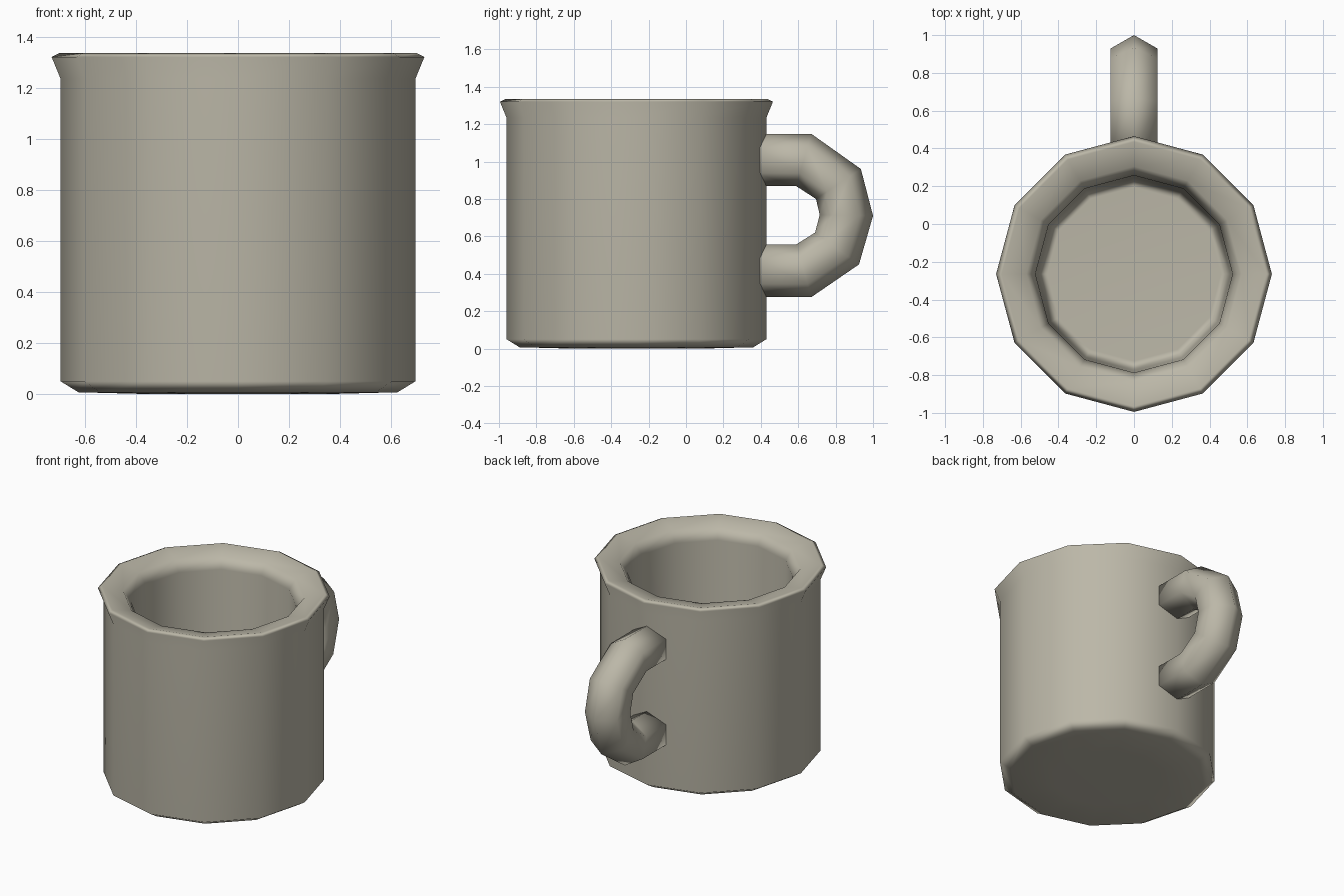
import bpy, bmesh, math
from mathutils import Vector

default = bpy.data.objects.get("Cube")
if default:
    bpy.data.objects.remove(default, do_unlink=True)

# Single clay-grey material
COLOUR = (0.50, 0.475, 0.39, 1.0)
clay = bpy.data.materials.new("warm_grey")
clay.use_nodes = True
clay.diffuse_color = COLOUR
clay.node_tree.nodes["Principled BSDF"].inputs["Base Color"].default_value = COLOUR

SIDES = 12
CENTRE_Y = -0.265


def finish(name, bm):
    bmesh.ops.recalc_face_normals(bm, faces=bm.faces)
    mesh = bpy.data.meshes.new(name)
    bm.to_mesh(mesh)
    bm.free()
    mesh.materials.append(clay)
    for poly in mesh.polygons:
        poly.use_smooth = True
    obj = bpy.data.objects.new(name, mesh)
    bpy.context.collection.objects.link(obj)
    # Large faces dominate the smoothed normals
    obj.modifiers.new("weighted_normals", 'WEIGHTED_NORMAL')
    return obj


def loft(bm, rings):
    """Join successive rings of points with quads and cap both ends."""
    loops = [[bm.verts.new(p) for p in ring] for ring in rings]
    for a, b in zip(loops, loops[1:]):
        for i in range(len(a)):
            j = (i + 1) % len(a)
            bm.faces.new((a[i], a[j], b[j], b[i]))
    bm.faces.new(loops[0])
    bm.faces.new(loops[-1])


def circle(radius, z):
    return [(radius * math.cos(math.tau * i / SIDES),
             CENTRE_Y + radius * math.sin(math.tau * i / SIDES), z)
            for i in range(SIDES)]


# Cup: underside, wall, flared rim, inner wall and floor
profile = [
    (0.35, 0.0), (0.625, 0.007), (0.695, 0.05), (0.695, 1.235),
    (0.73, 1.32), (0.70, 1.335), (0.57, 1.305), (0.522, 1.235),
    (0.51, 0.20), (0.46, 0.15),
]
cup = bmesh.new()
loft(cup, [circle(r, z) for r, z in profile])
finish("cup", cup)

# Handle: six-sided tube given by its outer and inner outlines (y, z)
outer = [(0.37, 1.148), (0.67, 1.148), (0.935, 0.96), (1.0, 0.71),
         (0.925, 0.45), (0.67, 0.275), (0.37, 0.275)]
inner = [(0.37, 0.868), (0.59, 0.868), (0.695, 0.80), (0.715, 0.715),
         (0.69, 0.62), (0.59, 0.557), (0.37, 0.557)]
HALF_WIDTH = 0.124


def hexagon(out_yz, in_yz):
    a, b = Vector((0, *out_yz)), Vector((0, *in_yz))
    centre, arm = (a + b) / 2, (a - b) / 2
    side = Vector((HALF_WIDTH, 0, 0))
    return [centre + arm, centre + arm / 2 + side, centre - arm / 2 + side,
            centre - arm, centre - arm / 2 - side, centre + arm / 2 - side]


handle = bmesh.new()
loft(handle, [hexagon(o, i) for o, i in zip(outer, inner)])
finish("handle", handle)
